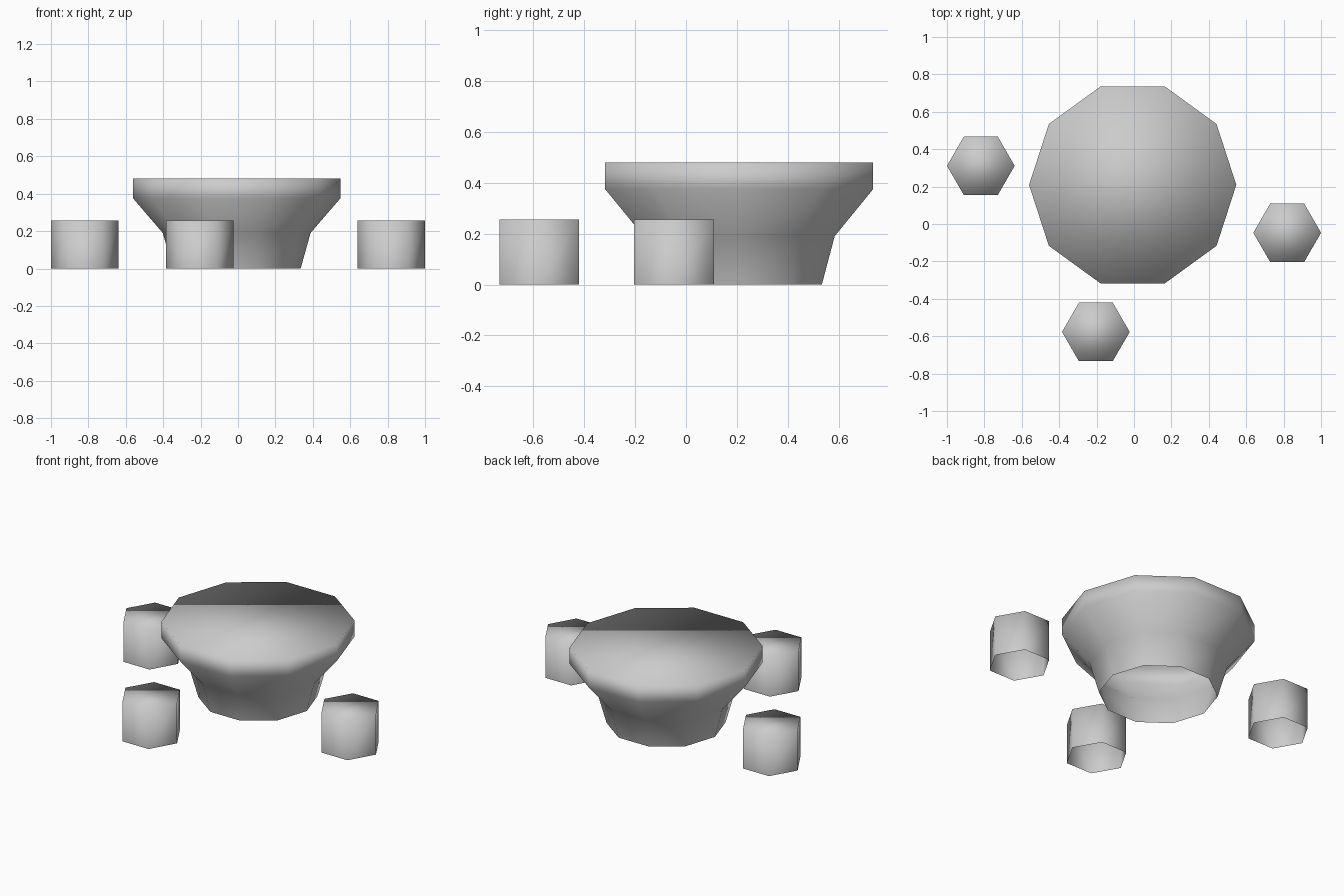
import bpy
import bmesh
from math import cos, sin, tau

default = bpy.data.objects.get("Cube")
if default:
    bpy.data.objects.remove(default, do_unlink=True)

# single plain colour
GREY = (0.6, 0.6, 0.6, 1.0)
grey = bpy.data.materials.new("plain_grey")
grey.use_nodes = True
grey.diffuse_color = GREY
grey.node_tree.nodes["Principled BSDF"].inputs["Base Color"].default_value = GREY


def lathe(name, sides, profile, x, y):
    """Smooth low-poly shell with a closed top and open underside."""
    bm = bmesh.new()
    rings = []
    for radius, z in profile:
        angles = [tau * i / sides for i in range(sides)]
        rings.append([bm.verts.new((radius * cos(a), radius * sin(a), z)) for a in angles])
    for low, high in zip(rings, rings[1:]):
        for i in range(sides):
            j = (i + 1) % sides
            bm.faces.new((low[i], low[j], high[j], high[i]))
    bm.faces.new(rings[-1])
    for face in bm.faces:
        face.smooth = True
    mesh = bpy.data.meshes.new(name)
    bm.to_mesh(mesh)
    bm.free()
    mesh.materials.append(grey)
    obj = bpy.data.objects.new(name, mesh)
    obj.location = (x, y, 0)
    bpy.context.collection.objects.link(obj)
    return obj


# ten-sided table: tapered foot, flaring neck, upright rim
table_profile = [(0.342, 0), (0.395, 0.19), (0.554, 0.375), (0.554, 0.48)]
lathe("table", 10, table_profile, -0.007, 0.209)

# three six-sided stools around it
stool_profile = [(0.181, 0), (0.181, 0.256)]
for name, x, y in (("stool_right", -0.819, 0.311),
                   ("stool_front", -0.204, -0.577),
                   ("stool_left", 0.819, -0.047)):
    lathe(name, 6, stool_profile, x, y)
